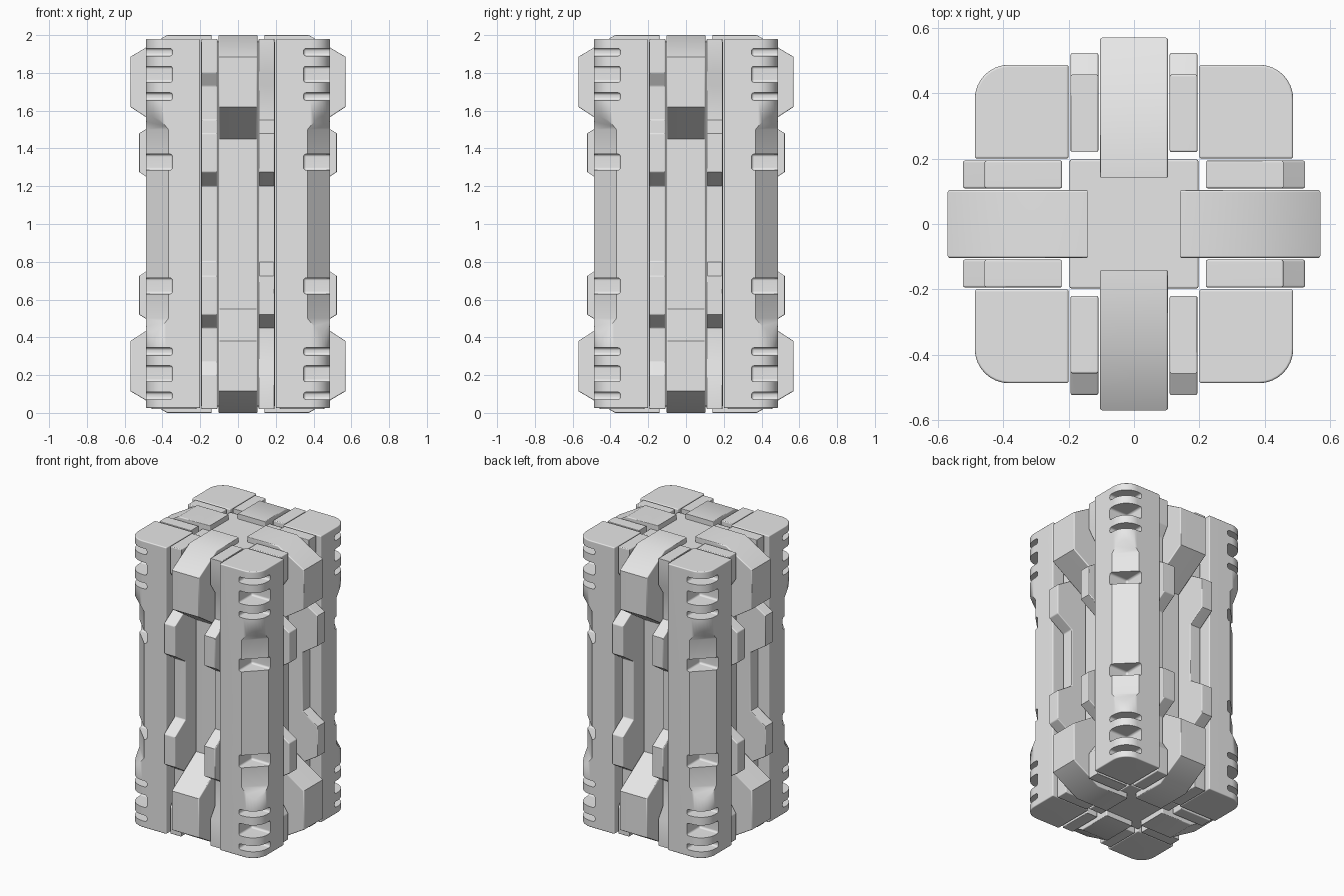
import bpy, bmesh, math
from mathutils import Matrix

if "Cube" in bpy.data.objects:
    bpy.data.objects.remove(bpy.data.objects["Cube"], do_unlink=True)

grey = bpy.data.materials.new("light grey")
grey.use_nodes = True
grey.diffuse_color = (0.8, 0.8, 0.8, 1)
grey.node_tree.nodes["Principled BSDF"].inputs["Base Color"].default_value = (0.8, 0.8, 0.8, 1)


def add_object(name, mesh, angle=0.0):
    ob = bpy.data.objects.new(name, mesh)
    ob.rotation_euler.z = angle
    bpy.context.collection.objects.link(ob)
    return ob


def to_mesh(bm, name):
    bmesh.ops.recalc_face_normals(bm, faces=bm.faces)
    mesh = bpy.data.meshes.new(name)
    bm.to_mesh(mesh)
    bm.free()
    mesh.materials.append(grey)
    return mesh


def bevel(bm, width, segments=3):
    edges = [e for e in bm.edges if e.calc_face_angle(0) > math.radians(20)]
    bmesh.ops.bevel(bm, geom=edges, offset=width, segments=segments,
                    profile=0.5, affect='EDGES', clamp_overlap=True)


def add_box(bm, lo, hi):
    made = bmesh.ops.create_cube(bm, size=1)["verts"]
    for v in made:
        for i in range(3):
            v.co[i] = lo[i] if v.co[i] < 0 else hi[i]
    return made


def profile_bar(bm, points, start, end):
    """Extrude an (outward, height) outline along x, facing -y."""
    face = bm.faces.new([bm.verts.new((start, -r, z)) for r, z in points])
    out = bmesh.ops.extrude_face_region(bm, geom=[face])["geom"]
    for v in out:
        if isinstance(v, bmesh.types.BMVert):
            v.co.x = end


def mirrored(upper):
    """Complete an upper half outline about mid height."""
    return upper + [(r, 2 - z) for r, z in reversed(upper)]


def finish(ob):
    bpy.ops.object.select_all(action='DESELECT')
    ob.select_set(True)
    bpy.context.view_layer.objects.active = ob
    bpy.ops.object.shade_smooth_by_angle(angle=math.radians(40))
    mod = ob.modifiers.new("even shading", 'WEIGHTED_NORMAL')
    mod.keep_sharp = True


def around(name, mesh):
    sides = ("front", "left", "back", "right")
    for k, side in enumerate(sides):
        finish(add_object(f"{side}_{name}", mesh.copy(), k * math.pi / 2))


# Central core
bm = bmesh.new()
add_box(bm, (-0.197, -0.197, 0.035), (0.197, 0.197, 1.965))
bevel(bm, 0.006)
finish(add_object("core", to_mesh(bm, "core")))

# Heavy centre rib on each side, with bulging ends
bm = bmesh.new()
profile_bar(bm, mirrored([(0.14, 2), (0.375, 2), (0.57, 1.885),
                          (0.57, 1.62), (0.31, 1.45)]), -0.104, 0.104)
bevel(bm, 0.007)
around("centre_rib", to_mesh(bm, "centre_rib"))

# Pair of thinner ribs flanking each centre rib
flank = mirrored([(0.22, 1.98), (0.457, 1.98), (0.457, 1.8), (0.41, 1.73),
                  (0.41, 1.55), (0.523, 1.48), (0.523, 1.275), (0.41, 1.2)])
bm = bmesh.new()
for s in (-1, 1):
    profile_bar(bm, flank, s * 0.109, s * 0.194)
bevel(bm, 0.006)
around("flank_ribs", to_mesh(bm, "flank_ribs"))

# Corner column with a rounded outer edge
bm = bmesh.new()
add_box(bm, (0.2, -0.487, 0.025), (0.487, -0.2, 1.98))
outer = [e for e in bm.edges if all(v.co.x > 0.4 and v.co.y < -0.4 for v in e.verts)]
bmesh.ops.bevel(bm, geom=outer, offset=0.105, segments=8, profile=0.5, affect='EDGES')
bevel(bm, 0.007)
column = add_object("column", to_mesh(bm, "column"))

# Cutter for the slots across the outer edge
bm = bmesh.new()
for lo, hi in ((1.89, 1.93), (1.75, 1.835), (1.655, 1.695), (1.285, 1.37)):
    for a, b in ((lo, hi), (2 - hi, 2 - lo)):
        add_box(bm, (0.347, -0.6, a), (0.6, -0.347, b))
bevel(bm, 0.014)
slots = add_object("slot_cutter", to_mesh(bm, "slot_cutter"))

# Cutter for the long diagonal chamfer with sloped ends
bm = bmesh.new()
root = math.sqrt(2)
profile_bar(bm, mirrored([(1.05 / root, 1.744), (0.855 / root, 1.5)]), -0.4, 0.4)
bm.transform(Matrix.Rotation(math.pi / 4, 4, 'Z'))
chamfer = add_object("chamfer_cutter", to_mesh(bm, "chamfer_cutter"))

for cutter in (chamfer, slots):
    cutter.hide_render = True
    mod = column.modifiers.new("cut", 'BOOLEAN')
    mod.operation = 'DIFFERENCE'
    mod.solver = 'EXACT'
    mod.object = cutter

bpy.context.view_layer.update()
cut = bpy.data.meshes.new_from_object(
    column.evaluated_get(bpy.context.evaluated_depsgraph_get()))
for ob in (column, slots, chamfer):
    bpy.data.objects.remove(ob, do_unlink=True)
around("corner_column", cut)
